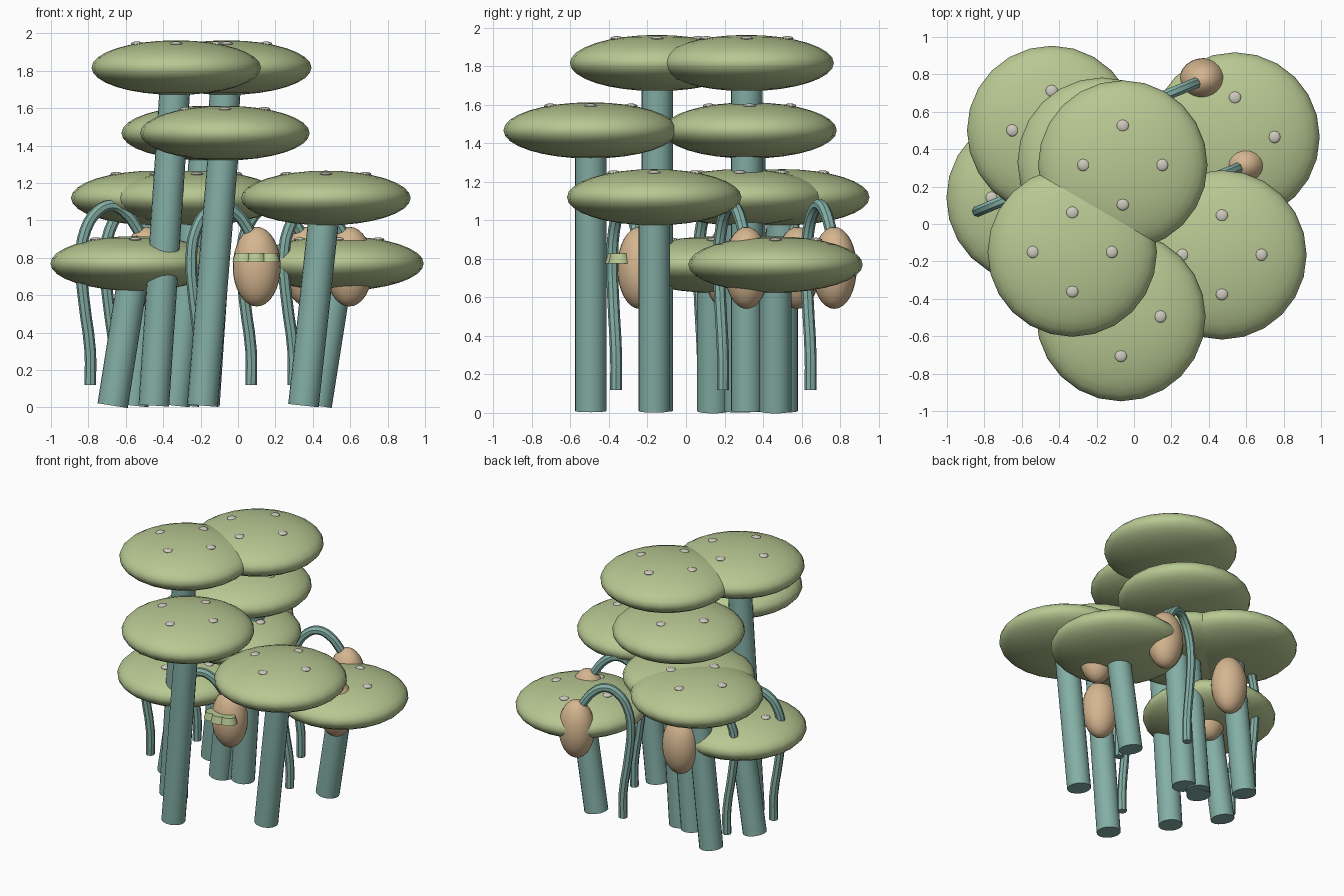
import bpy, math
from mathutils import Vector

if "Cube" in bpy.data.objects:
    bpy.data.objects.remove(bpy.data.objects["Cube"])


def material(name, rgb):
    m = bpy.data.materials.new(name)
    m.diffuse_color = (*rgb, 1)
    m.use_nodes = True
    m.node_tree.nodes["Principled BSDF"].inputs["Base Color"].default_value = m.diffuse_color
    return m


GREEN = material("cap_green", (0.48, 0.58, 0.29))
TEAL = material("stem_teal", (0.23, 0.43, 0.38))
TAN = material("pod_tan", (0.67, 0.47, 0.28))
GREY = material("spot_grey", (0.62, 0.59, 0.52))


def finish(name, mat):
    o = bpy.context.object
    o.name = name
    o.data.materials.append(mat)
    bpy.ops.object.shade_smooth_by_angle(angle=math.radians(40))
    return o


def ellipsoid(name, loc, size, mat, seg=24, rings=16):
    bpy.ops.mesh.primitive_uv_sphere_add(segments=seg, ring_count=rings, radius=1, location=loc)
    bpy.context.object.scale = size
    bpy.ops.object.transform_apply(location=False, rotation=False, scale=True)
    return finish(name, mat)


def rod(name, a, b, r, mat):
    a, b = Vector(a), Vector(b)
    bpy.ops.mesh.primitive_cylinder_add(vertices=20, radius=r, depth=(b - a).length, location=(a + b) / 2)
    bpy.context.object.rotation_euler = (b - a).to_track_quat('Z', 'Y').to_euler()
    return finish(name, mat)


# Mushrooms: cap centre for each one, on a stem leaning towards +x
CAPS = [(-0.55, 0.14, 0.77), (0.54, 0.465, 0.77),
        (-0.44, 0.50, 1.12), (-0.22, 0.28, 1.12), (0.47, -0.165, 1.12),
        (-0.07, -0.495, 1.467), (-0.17, 0.33, 1.467),
        (-0.06, 0.315, 1.817), (-0.33, -0.15, 1.817)]
for i, (x, y, z) in enumerate(CAPS):
    ellipsoid(f"cap_{i}", (x, y, z), (0.453, 0.453, 0.146), GREEN)
    rod(f"stem_{i}", (x - 0.12, y, 0.01), (x, y, z), 0.082, TEAL)
    # Four pale spots on top of the cap
    for k in range(4):
        a = k * math.pi / 2
        ellipsoid(f"spot_{i}_{k}", (x + 0.21 * math.cos(a), y + 0.21 * math.sin(a), z + 0.127),
                  (0.033, 0.033, 0.013), GREY, 12, 8)

# Hanging pods, each on a hooked stalk; profile is (offset from pod, height)
HOOK = [(-0.30, 0.12), (-0.30, 0.30), (-0.335, 0.58), (-0.35, 0.80), (-0.325, 0.95),
        (-0.26, 1.05), (-0.19, 1.08), (-0.12, 1.05), (-0.05, 0.96), (-0.01, 0.88)]
PODS = [(0.10, -0.24), (0.37, 0.77), (0.595, 0.315), (-0.49, 0.21), (-0.36, 0.58)]
for i, (x, y) in enumerate(PODS):
    ellipsoid(f"pod_{i}", (x, y, 0.753), (0.128, 0.117, 0.213), TAN)
    cu = bpy.data.curves.new(f"hook_{i}", 'CURVE')
    cu.dimensions = '3D'
    cu.bevel_depth = 0.031
    cu.bevel_resolution = 2
    cu.use_fill_caps = True
    cu.resolution_u = 3
    sp = cu.splines.new('BEZIER')
    sp.bezier_points.add(len(HOOK) - 1)
    for p, (d, z) in zip(sp.bezier_points, HOOK):
        p.co = (x + d, y + 0.41 * d, z)
        p.handle_left_type = p.handle_right_type = 'AUTO'
    o = bpy.data.objects.new(f"hook_{i}", cu)
    bpy.context.collection.objects.link(o)
    bpy.context.view_layer.objects.active = o
    bpy.ops.object.select_all(action='DESELECT')
    o.select_set(True)
    bpy.ops.object.convert(target='MESH')
    finish(f"hook_{i}", TEAL)

# Little bracket fungus on the front pod
for i, (x, y) in enumerate([(0.03, -0.345), (0.097, -0.36), (0.165, -0.345)]):
    bpy.ops.mesh.primitive_cone_add(vertices=12, radius1=0.06, radius2=0.045, depth=0.05, location=(x, y, 0.802))
    finish(f"bracket_{i}", GREEN)
